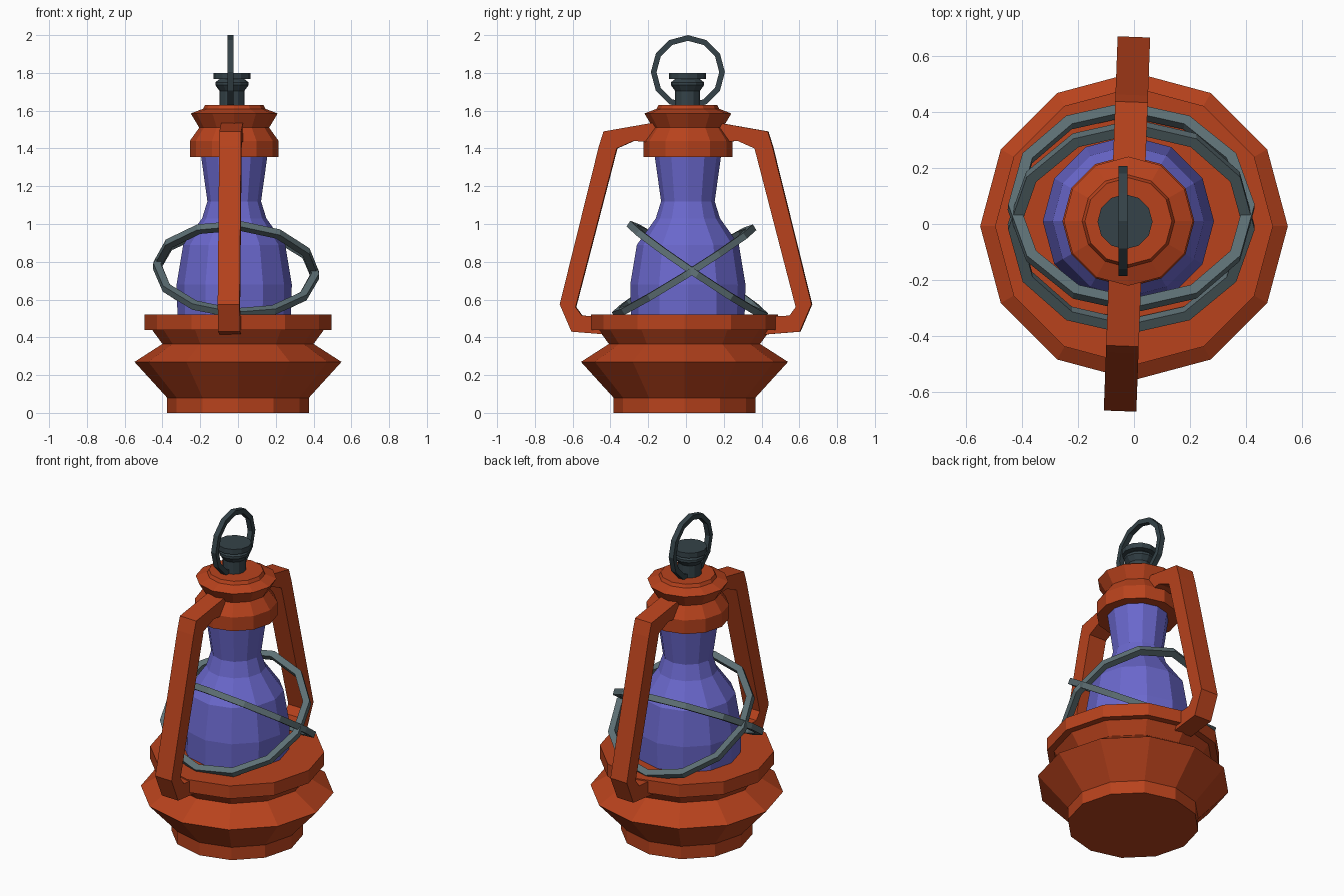
import bpy, bmesh
from math import cos, sin, pi, radians
from mathutils import Matrix, Vector

if "Cube" in bpy.data.objects:
    bpy.data.objects.remove(bpy.data.objects["Cube"])

SIDES = 12


def material(name, color):
    m = bpy.data.materials.new(name)
    m.diffuse_color = (*color, 1)
    m.use_nodes = True
    m.node_tree.nodes["Principled BSDF"].inputs["Base Color"].default_value = m.diffuse_color
    return m


ORANGE = material("orange_paint", (0.48, 0.055, 0.012))
BLUE = material("blue_glass", (0.145, 0.138, 0.61))
DARK = material("dark_metal", (0.035, 0.055, 0.065))
GREY = material("grey_metal", (0.11, 0.16, 0.175))


def finish(name, bm, mat, matrix=Matrix()):
    bmesh.ops.recalc_face_normals(bm, faces=bm.faces)
    me = bpy.data.meshes.new(name)
    bm.to_mesh(me)
    bm.free()
    me.materials.append(mat)
    ob = bpy.data.objects.new(name, me)
    ob.matrix_world = matrix
    bpy.context.collection.objects.link(ob)
    return ob


def lathe(name, profile, mat, matrix=Matrix(), closed=False):
    """Revolve (radius, z) points; an open profile gets flat end caps."""
    bm = bmesh.new()
    loops = [[bm.verts.new((r * cos(2 * pi * i / SIDES), r * sin(2 * pi * i / SIDES), z))
              for i in range(SIDES)] for r, z in profile]
    pairs = list(zip(loops, loops[1:]))
    if closed:
        pairs.append((loops[-1], loops[0]))
    else:
        bm.faces.new(loops[0])
        bm.faces.new(loops[-1])
    for a, b in pairs:
        for i in range(SIDES):
            j = (i + 1) % SIDES
            bm.faces.new((a[i], a[j], b[j], b[i]))
    return finish(name, bm, mat, matrix)


def hoop(name, outer, inner, height, mat, matrix):
    h = height / 2
    return lathe(name, [(outer, -h), (outer, h), (inner, h), (inner, -h)], mat, matrix, True)


def at(x, y, z=0):
    return Matrix.Translation((x, y, z))


# Stepped base
lathe("base", [(0.375, 0), (0.375, 0.08), (0.548, 0.27), (0.40, 0.365),
               (0.455, 0.44), (0.495, 0.44), (0.495, 0.52)], ORANGE, at(0, -0.008))

# Glass chimney
lathe("glass_chimney", [(0.30, 0.50), (0.305, 0.68), (0.27, 0.89), (0.17, 1.03),
                        (0.142, 1.12), (0.177, 1.37)], BLUE, at(-0.02, 0.01))

# Flared cap
lathe("cap", [(0.235, 1.355), (0.235, 1.44), (0.185, 1.51), (0.23, 1.585),
              (0.165, 1.61), (0.155, 1.63)], ORANGE, at(-0.02, 0.01))

# Finial on top
lathe("finial", [(0.066, 1.62), (0.066, 1.705), (0.088, 1.735), (0.088, 1.75),
                 (0.065, 1.768), (0.098, 1.768), (0.098, 1.80)], DARK, at(-0.032, 0.008))

# Hanging ring
hoop("hanging_ring", 0.196, 0.166, 0.032, DARK,
     at(-0.04, 0.01, 1.804) @ Matrix.Rotation(pi / 2, 4, 'Y'))

# Crossed guard hoops around the glass
lean = Matrix.Rotation(radians(3.5), 4, 'Y')
for name, y, z, tilt in (("guard_hoop_a", 0.06, 0.757, -34), ("guard_hoop_b", -0.01, 0.75, 32)):
    hoop(name, 0.44, 0.40, 0.036, GREY,
         at(-0.01, y, z) @ lean @ Matrix.Rotation(radians(tilt), 4, 'X'))

# Side arms: one (y, z) outline, extruded across x and repeated front and back
ARM = [(0.15, 1.54), (0.435, 1.49), (0.46, 1.41), (0.667, 0.575), (0.605, 0.43),
       (0.42, 0.415), (0.42, 0.51), (0.55, 0.515), (0.583, 0.56), (0.365, 1.40),
       (0.275, 1.44), (0.15, 1.43)]
for name, side in (("front_arm", -1), ("back_arm", 1)):
    bm = bmesh.new()
    face = bm.faces.new([bm.verts.new((-0.058, side * y, z)) for y, z in ARM])
    new = bmesh.ops.extrude_face_region(bm, geom=[face])["geom"]
    bmesh.ops.translate(bm, vec=Vector((0.116, 0, 0)),
                        verts=[v for v in new if isinstance(v, bmesh.types.BMVert)])
    finish(name, bm, ORANGE, at(-0.025, 0) @ Matrix.Rotation(-0.037, 4, 'Z'))
